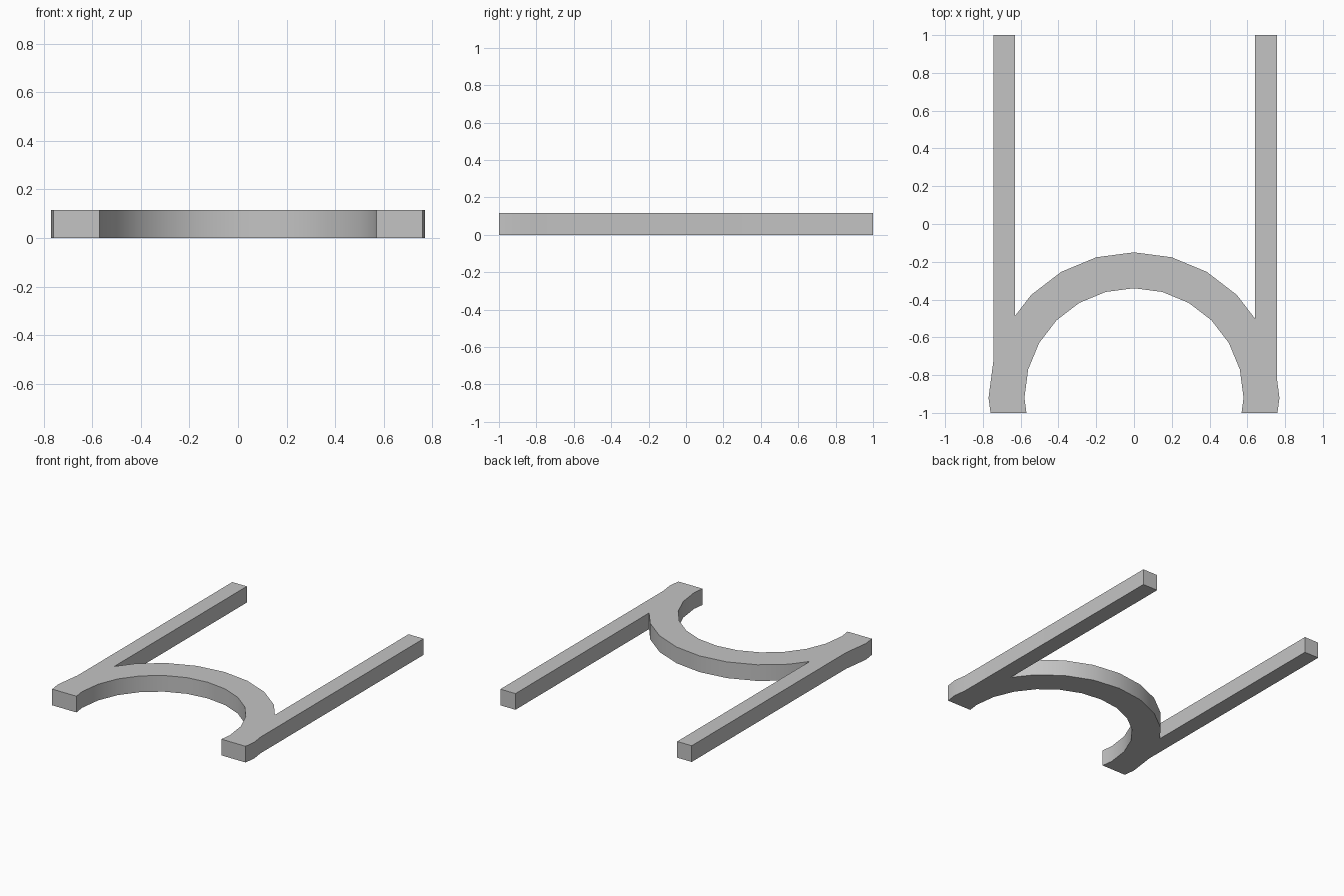
import bpy, bmesh, math
from mathutils import Vector

cube = bpy.data.objects.get("Cube")
if cube:
    bpy.data.objects.remove(cube, do_unlink=True)

THICK = 0.115
CENTRE_Y = -0.92
OUTER, INNER = 0.77, 0.58
FRONT, BACK = -1.0, 1.0
STEP = 15

grey = bpy.data.materials.new("light_grey")
grey.use_nodes = True
colour = (0.55, 0.55, 0.55, 1)
grey.diffuse_color = colour
grey.node_tree.nodes["Principled BSDF"].inputs["Base Color"].default_value = colour


def ring_point(radius, degrees):
    """Point on the arch, with the angle measured from the back (+y)."""
    a = math.radians(degrees)
    return Vector((radius * math.sin(a), CENTRE_Y + radius * math.cos(a)))


def crossing(radius, axis, value, start):
    """Where the arch facet starting at an angle meets an x or y line."""
    p, q = ring_point(radius, start), ring_point(radius, start + STEP)
    return p.lerp(q, (value - p[axis]) / (q[axis] - p[axis]))


def side(inner_x, outer_x):
    """Half outline of a rail and arch foot, from the rail's inside corner."""
    # rail start angle of the facet that carries the outer corner
    corner_75 = ring_point(OUTER, 75)
    start = 75 if outer_x > corner_75.x else 60
    outer_join = crossing(OUTER, 0, outer_x, start)
    pts = [crossing(OUTER, 0, inner_x, 45),
           Vector((inner_x, BACK)), Vector((outer_x, BACK)), outer_join]
    pts += [ring_point(OUTER, 90), crossing(OUTER, 1, FRONT, 90),
            crossing(INNER, 1, FRONT, 90)]
    return pts


# Outline: back of the arch, left side, inside of the arch, right side
left = side(0.64, 0.758)
right = [Vector((-p.x, p.y)) for p in side(0.631, 0.745)]
outline = [ring_point(OUTER, a) for a in range(-45, 46, STEP)]
outline += left
outline += [ring_point(INNER, a) for a in range(90, -91, -STEP)]
outline += reversed(right)

# Extrude the outline into a flat, solid frame
bm = bmesh.new()
base = bm.faces.new([bm.verts.new((p.x, p.y, 0)) for p in outline])
top = bmesh.ops.extrude_face_region(bm, geom=[base], use_keep_orig=True)["geom"]
bmesh.ops.translate(bm, vec=(0, 0, THICK),
                    verts=[v for v in top if isinstance(v, bmesh.types.BMVert)])
bmesh.ops.recalc_face_normals(bm, faces=bm.faces)
mesh = bpy.data.meshes.new("arched_frame")
bm.to_mesh(mesh)
bm.free()
mesh.materials.append(grey)
frame = bpy.data.objects.new("arched_frame", mesh)
bpy.context.collection.objects.link(frame)

# Smooth the arch walls and keep the corners sharp
bpy.ops.object.select_all(action="DESELECT")
frame.select_set(True)
bpy.context.view_layer.objects.active = frame
bpy.ops.object.shade_smooth_by_angle(angle=math.radians(30))
